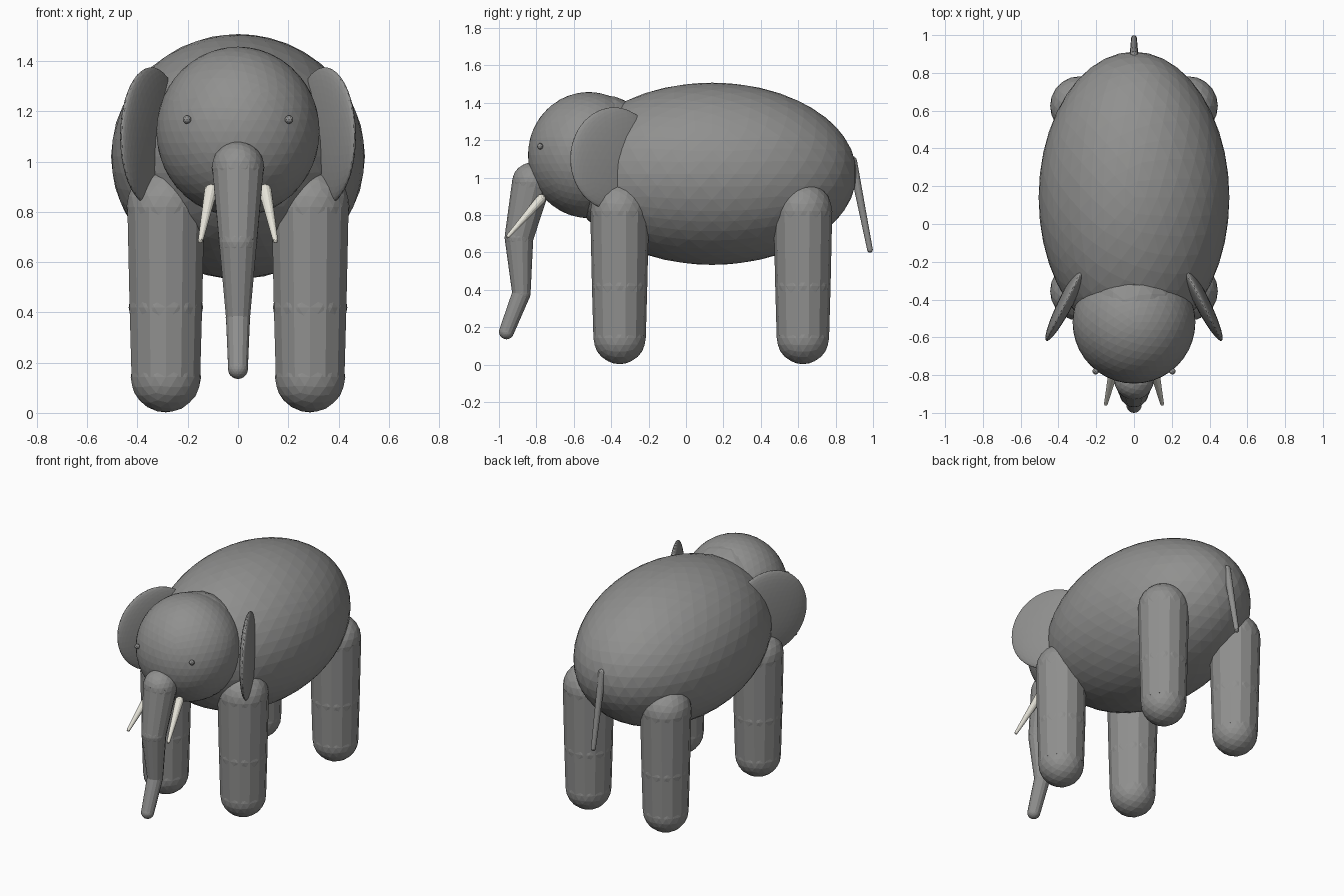
import bpy
import bmesh
import math
from mathutils import Vector, Matrix

cube = bpy.data.objects.get("Cube")
if cube:
    bpy.data.objects.remove(cube, do_unlink=True)


def material(name, color):
    m = bpy.data.materials.new(name)
    m.use_nodes = True
    m.diffuse_color = color
    m.node_tree.nodes["Principled BSDF"].inputs["Base Color"].default_value = color
    return m


GREY = material("hide grey", (0.28, 0.28, 0.275, 1))
IVORY = material("tusk ivory", (0.80, 0.78, 0.70, 1))


def finish(bm, name, mat):
    mesh = bpy.data.meshes.new(name)
    bm.to_mesh(mesh)
    bm.free()
    mesh.materials.append(mat)
    obj = bpy.data.objects.new(name, mesh)
    bpy.context.collection.objects.link(obj)
    return obj


def add_ball(bm, center, size, detail, turn=0):
    """Faceted ellipsoid turned about the vertical axis."""
    place = (Matrix.Translation(center) @ Matrix.Rotation(turn, 4, 'Z')
             @ Matrix.Diagonal((*size, 1)))
    bmesh.ops.create_icosphere(bm, subdivisions=detail, radius=1, matrix=place)


def ellipsoid(name, center, size, detail=4, turn=0, mat=GREY):
    bm = bmesh.new()
    add_ball(bm, center, size, detail, turn)
    return finish(bm, name, mat)


def limb(name, joints, mat=GREY, sides=14, detail=3):
    """Chain of tapered tubes with a ball at each joint (x, y, z, radius)."""
    bm = bmesh.new()
    for x, y, z, r in joints:
        add_ball(bm, (x, y, z), (r, r, r), detail)
    for a, b in zip(joints, joints[1:]):
        p, q = Vector(a[:3]), Vector(b[:3])
        turn = (q - p).to_track_quat('Z', 'Y').to_matrix().to_4x4()
        bmesh.ops.create_cone(bm, cap_ends=True, segments=sides,
                              radius1=a[3], radius2=b[3], depth=(q - p).length,
                              matrix=Matrix.Translation((p + q) / 2) @ turn)
    return finish(bm, name, mat)


# Torso, neck and head
ellipsoid("body", (0, 0.14, 1.02), (0.505, 0.772, 0.487))
limb("neck", [(0, -0.25, 1.08, 0.26), (0, -0.44, 1.18, 0.26)])
ellipsoid("head", (0, -0.52, 1.12), (0.325, 0.325, 0.337))

# Trunk bending down and forward
limb("trunk", [(0, -0.825, 0.975, 0.105), (0, -0.893, 0.68, 0.077),
               (0, -0.88, 0.38, 0.049), (0, -0.96, 0.175, 0.04)])

# Tail
limb("tail", [(0, 0.89, 1.09, 0.024), (0, 0.984, 0.613, 0.015)], detail=2)

# Paired parts
for side, s in (("left", 1), ("right", -1)):
    for end, y in (("front", -0.355), ("rear", 0.625)):
        limb(f"{side}_{end}_leg", [(s * 0.287, y, 0.82, 0.157),
                                   (s * 0.287, y, 0.42, 0.148),
                                   (s * 0.287, y, 0.142, 0.14)])
    ellipsoid(f"{side}_ear", (s * 0.345, -0.385, 1.10), (0.04, 0.262, 0.275),
              turn=s * math.radians(27))
    ellipsoid(f"{side}_eye", (s * 0.203, -0.78, 1.167), (0.017,) * 3, detail=2)
    limb(f"{side}_tusk", [(s * 0.108, -0.775, 0.885, 0.026),
                          (s * 0.149, -0.952, 0.685, 0.01)], IVORY, detail=2)
